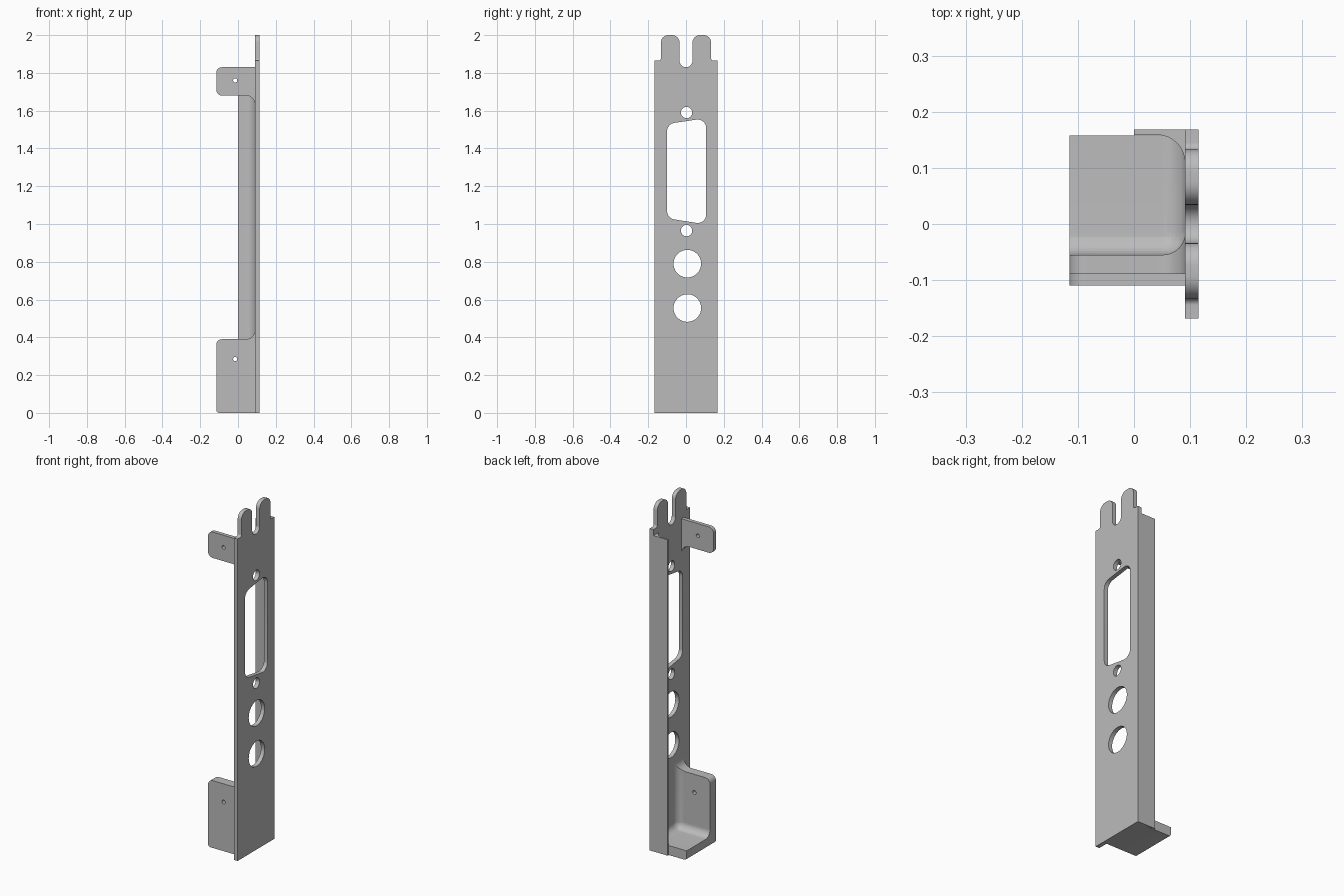
import bpy, bmesh, math
from mathutils import Vector

cube = bpy.data.objects.get("Cube")
if cube:
    bpy.data.objects.remove(cube, do_unlink=True)

metal = bpy.data.materials.new("plain_grey_metal")
metal.use_nodes = True
GREY = (0.5, 0.5, 0.5, 1)
metal.diffuse_color = GREY
for node in metal.node_tree.nodes:
    if node.type == 'BSDF_PRINCIPLED':
        node.inputs["Base Color"].default_value = GREY

# Which model axes a profile's (u, v, depth) run along
ALONG_X = lambda u, v, w: (w, u, v)
ALONG_Y = lambda u, v, w: (u, w, v)
ALONG_Z = lambda u, v, w: (u, v, w)


def rounded(points, steps=8):
    """Outline from (u, v) or (u, v, radius) corners."""
    out = []
    for i, p in enumerate(points):
        c = Vector(p[:2])
        if len(p) == 2:
            out.append(c)
            continue
        a = (Vector(points[i - 1][:2]) - c).normalized()
        b = (Vector(points[(i + 1) % len(points)][:2]) - c).normalized()
        half = a.angle(b) / 2
        centre = c + (a + b).normalized() * (p[2] / math.sin(half))
        reach = p[2] / math.tan(half)
        start, end = c + a * reach - centre, c + b * reach - centre
        sweep = start.angle(end)
        for k in range(steps + 1):
            t = k / steps
            mix = start * math.sin((1 - t) * sweep) + end * math.sin(t * sweep)
            out.append(centre + mix / math.sin(sweep))
    return out


def circle(u, v, r, n=40):
    turn = math.tau / n
    return [Vector((u + r * math.cos(k * turn), v + r * math.sin(k * turn))) for k in range(n)]


def finish(obj):
    bpy.ops.object.select_all(action='DESELECT')
    obj.select_set(True)
    bpy.context.view_layer.objects.active = obj
    bpy.ops.object.shade_smooth_by_angle(angle=math.radians(30))


def extrude(name, loops, low, high, axes):
    """Fill the outline (later loops are holes) and extrude it from low to high."""
    curve = bpy.data.curves.new(name + "_profile", 'CURVE')
    curve.dimensions, curve.fill_mode, curve.extrude = '2D', 'BOTH', 0.5
    for loop in loops:
        spline = curve.splines.new('POLY')
        spline.points.add(len(loop) - 1)
        for point, co in zip(spline.points, loop):
            point.co = (co.x, co.y, 0, 1)
        spline.use_cyclic_u = True
    helper = bpy.data.objects.new(name + "_profile", curve)
    bpy.context.collection.objects.link(helper)
    graph = bpy.context.evaluated_depsgraph_get()
    mesh = bpy.data.meshes.new_from_object(helper.evaluated_get(graph))
    bpy.data.objects.remove(helper, do_unlink=True)
    bm = bmesh.new()
    bm.from_mesh(mesh)
    for v in bm.verts:
        v.co = axes(v.co.x, v.co.y, low + (v.co.z + 0.5) * (high - low))
    bmesh.ops.remove_doubles(bm, verts=bm.verts, dist=0.00005)
    bmesh.ops.recalc_face_normals(bm, faces=bm.faces)
    bm.to_mesh(mesh)
    bm.free()
    mesh.materials.clear()
    mesh.materials.append(metal)
    obj = bpy.data.objects.new(name, mesh)
    bpy.context.collection.objects.link(obj)
    finish(obj)
    return obj


# Face plate: two tongues with a slot between, connector window and round holes
half_top = [(0.168, 0), (0.168, 1.865), (0.133, 1.865, 0.012),
            (0.133, 2.0, 0.04), (0.034, 2.0, 0.04), (0.034, 1.83, 0.033)]
outline = half_top + [(-p[0], *p[1:]) for p in reversed(half_top)]
window = [(-0.1, 1.53, 0.045), (0.107, 1.56, 0.045), (0.107, 0.998, 0.045), (-0.1, 1.03, 0.045)]
holes = [circle(0.003, 1.59, 0.03), circle(0.003, 0.965, 0.03),
         circle(0.007, 0.79, 0.073), circle(0.007, 0.555, 0.073)]
extrude("face_plate", [rounded(outline), rounded(window)] + holes, 0.091, 0.115, ALONG_X)

# Side flange with its inside fillet against the plate
flange = [(0, 0.168), (0, 0.159), (0.091, 0.159, 0.05), (0.091, 0.108), (0.1, 0.108), (0.1, 0.168)]
extrude("side_flange", [rounded(flange)], 0, 1.83, ALONG_Z)

# Upper mounting tab
upper = [(-0.115, 1.68, 0.03), (-0.115, 1.83, 0.03), (0.1, 1.83), (0.1, 1.628),
         (0.091, 1.628), (0.091, 1.68, 0.05)]
extrude("upper_tab", [rounded(upper), circle(-0.015, 1.76, 0.011, 20)], -0.11, -0.088, ALONG_Y)

# Lower bracket: solid block hollowed into a wall and floor
lower = [(-0.115, 0, 0.015), (-0.115, 0.39, 0.03), (0.091, 0.39, 0.05), (0.091, 0.442),
         (0.1, 0.442), (0.1, 0)]
bracket = extrude("lower_bracket", [rounded(lower), circle(-0.015, 0.285, 0.011, 20)],
                  -0.11, 0.158, ALONG_Y)

# Pocket cutter with rounded edges for the inside fillets
mesh = bpy.data.meshes.new("pocket_cutter")
bm = bmesh.new()
bmesh.ops.create_cube(bm, size=1)
for v in bm.verts:
    v.co = (0.0915 if v.co.x > 0 else -0.5,
            0.5 if v.co.y > 0 else -0.055,
            1.0 if v.co.z > 0 else 0.055)
bmesh.ops.bevel(bm, geom=list(bm.edges), offset=0.04, segments=8, profile=0.5, affect='EDGES')
bm.to_mesh(mesh)
bm.free()
mesh.materials.append(metal)
cutter = bpy.data.objects.new("pocket_cutter", mesh)
bpy.context.collection.objects.link(cutter)
cutter.hide_render = True
cut = bracket.modifiers.new("pocket", 'BOOLEAN')
cut.operation, cut.solver, cut.object = 'DIFFERENCE', 'EXACT', cutter
while bracket.modifiers[0] != cut:
    bracket.modifiers.remove(bracket.modifiers[0])
bpy.context.view_layer.objects.active = bracket
bpy.ops.object.modifier_apply(modifier="pocket")
bpy.data.objects.remove(cutter, do_unlink=True)
finish(bracket)
